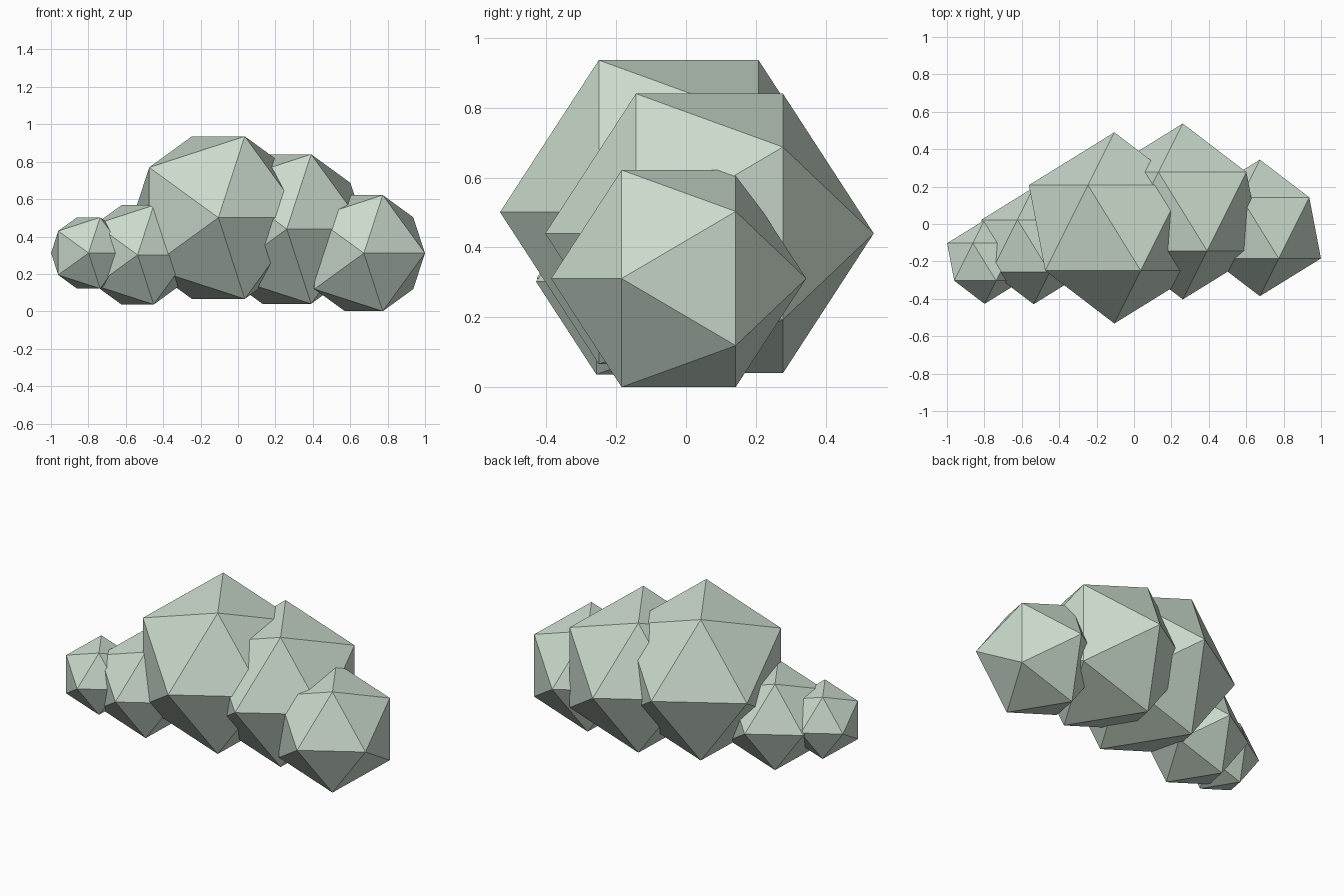
import bpy
from math import pi

if "Cube" in bpy.data.objects:
    bpy.data.objects.remove(bpy.data.objects["Cube"])

# Pale green material shared by every puff
mat = bpy.data.materials.new("pale_green")
mat.diffuse_color = (0.60, 0.71, 0.61, 1)
mat.use_nodes = True
mat.node_tree.nodes["Principled BSDF"].inputs["Base Color"].default_value = mat.diffuse_color


def puff(name, centre, radius):
    """Flat-shaded icosahedron with one pole facing the front."""
    bpy.ops.mesh.primitive_ico_sphere_add(
        subdivisions=1, radius=radius, location=centre, rotation=(pi / 2, 0, 0))
    ob = bpy.context.object
    ob.name = name
    ob.data.materials.append(mat)


# Overlapping puffs of the bush, from left to right
puff("far_left_puff", (-0.799, -0.203, 0.312), 0.224)
puff("left_puff", (-0.537, -0.117, 0.302), 0.312)
puff("main_puff", (-0.105, -0.021, 0.501), 0.511)
puff("right_puff", (0.261, 0.067, 0.440), 0.470)
puff("far_right_puff", (0.673, -0.021, 0.311), 0.365)
